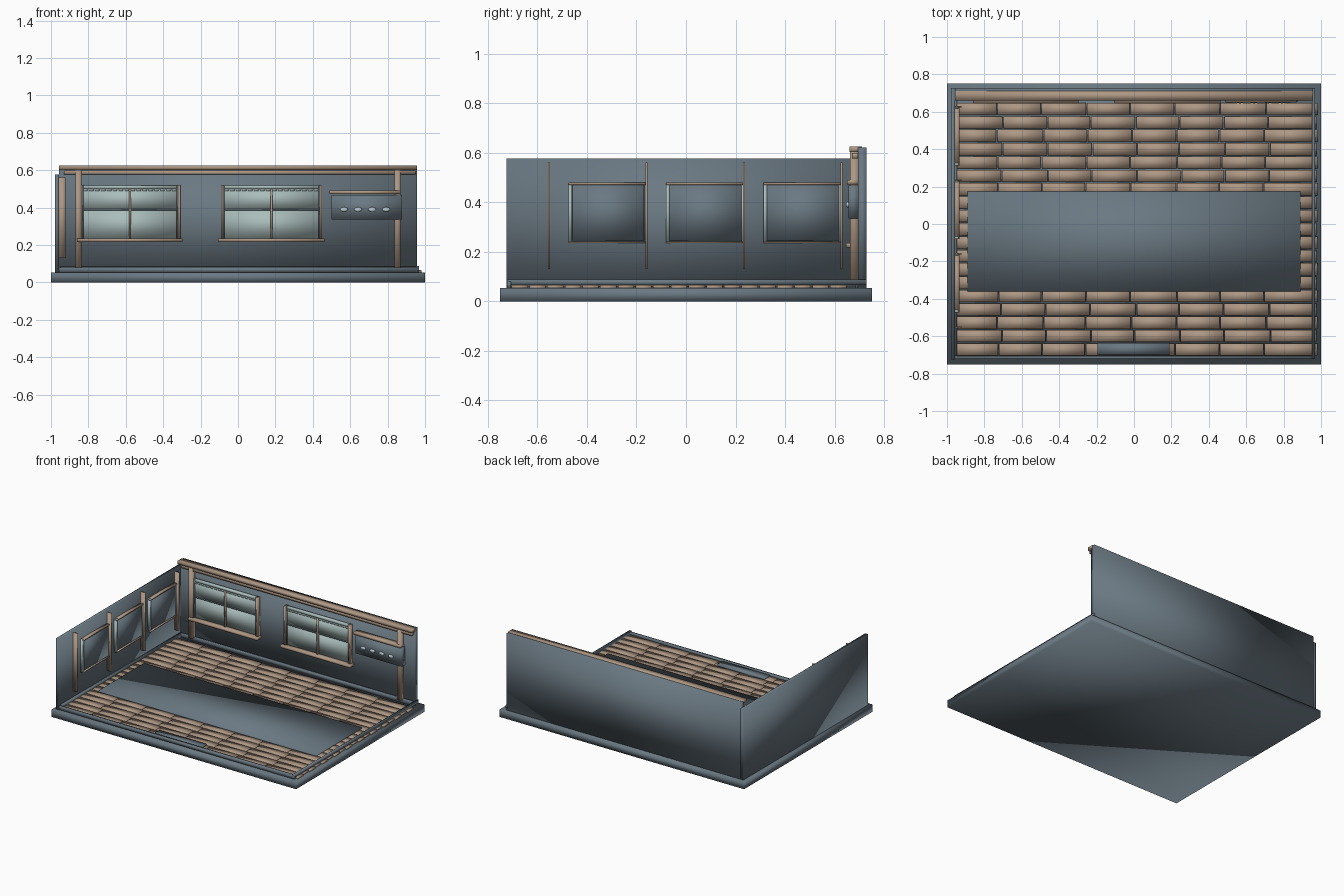
import bpy, bmesh, random
from mathutils import Vector

random.seed(4)
cube = bpy.data.objects.get("Cube")
if cube:
    bpy.data.objects.remove(cube, do_unlink=True)


def material(name, rgb):
    m = bpy.data.materials.new(name)
    m.use_nodes = True
    m.diffuse_color = (*rgb, 1)
    m.node_tree.nodes["Principled BSDF"].inputs["Base Color"].default_value = (*rgb, 1)
    return m


BLUE = material("slate blue", (0.145, 0.19, 0.225))
WOOD = material("warm wood", (0.42, 0.31, 0.23))
GLASS = material("pale glass", (0.40, 0.51, 0.50))
PALE = material("pale blue", (0.52, 0.61, 0.68))


def boxes(name, mat, *spans):
    """One smooth shaded object made of boxes given as (x0, x1, y0, y1, z0, z1)."""
    bm = bmesh.new()
    for x0, x1, y0, y1, z0, z1 in spans:
        size = Vector((x1 - x0, y1 - y0, z1 - z0))
        mid = Vector((x0 + x1, y0 + y1, z0 + z1)) / 2
        for v in bmesh.ops.create_cube(bm, size=1)["verts"]:
            v.co = mid + v.co * size
    for f in bm.faces:
        f.smooth = True
    mesh = bpy.data.meshes.new(name)
    bm.to_mesh(mesh)
    bm.free()
    mesh.materials.append(mat)
    ob = bpy.data.objects.new(name, mesh)
    bpy.context.collection.objects.link(ob)
    return ob


# Base slab and the two walls
boxes("base", BLUE, (-1, 1, -0.75, 0.75, 0, 0.053))
boxes("back_wall", BLUE, (-0.957, 0.957, 0.695, 0.728, 0.053, 0.62))
boxes("side_wall", BLUE, (-0.979, -0.957, -0.724, 0.728, 0.053, 0.577))

# Low rails on the open edges and skirting along the walls
boxes("front_rail", BLUE, (-0.957, 0.967, -0.722, -0.706, 0.053, 0.08))
boxes("right_rail", BLUE, (0.953, 0.967, -0.722, 0.728, 0.066, 0.087))
boxes("skirting", BLUE, (-0.957, 0.953, 0.685, 0.695, 0.053, 0.085),
      (-0.957, -0.947, -0.706, 0.69, 0.053, 0.085))

# Plank floor with staggered, slightly irregular seams
planks = []
pitch, length, gap = 0.0714, 0.238, 0.003
for row in range(19):
    top = 0.65 - row * pitch
    shift = 0.012 if row % 2 else -0.012
    seams = [-0.955]
    seams += [-0.955 + i * length + shift + random.uniform(-0.008, 0.008) for i in range(1, 8)]
    seams.append(0.978 if row % 2 else 0.985)
    for a, b in zip(seams, seams[1:]):
        planks.append((a + gap, b - gap, top - pitch + gap, top - gap, 0.05, 0.065))
boxes("floor_planks", WOOD, *planks)

# Rug with a short fringe, and the door mat
boxes("rug", BLUE, (-0.89, 0.89, -0.36, 0.175, 0.06, 0.073))
boxes("door_mat", BLUE, (-0.195, 0.19, -0.70, -0.637, 0.06, 0.075))

# Timber frame on the back wall
boxes("top_beam", WOOD, (-0.957, 0.957, 0.66, 0.71, 0.602, 0.625))
boxes("lower_beam", WOOD, (-0.93, 0.95, 0.67, 0.697, 0.576, 0.598))
for side, x in (("right", -0.853), ("left", 0.853)):
    boxes(side + "_post", WOOD, (x - 0.015, x + 0.015, 0.662, 0.697, 0.08, 0.602))


# Back windows: glass, sash, sill and scalloped valance
def window(name, x0, x1):
    mid = (x0 + x1) / 2
    z0, zm, z1 = 0.235, 0.388, 0.50
    boxes(name + "_panes", GLASS,
          (x0 + 0.015, x1 - 0.015, 0.683, 0.697, z0, zm),
          (x0 + 0.015, x1 - 0.015, 0.678, 0.697, zm, z1))
    boxes(name + "_frame", WOOD,
          (x0, x0 + 0.012, 0.665, 0.697, z0, 0.52),
          (x1 - 0.012, x1, 0.665, 0.697, z0, 0.52),
          (mid - 0.005, mid + 0.005, 0.668, 0.697, z0, z1))
    boxes(name + "_inner_frame", BLUE,
          (x0 + 0.012, x0 + 0.02, 0.672, 0.697, z0, 0.52),
          (x1 - 0.02, x1 - 0.012, 0.672, 0.697, z0, 0.52),
          (x0 + 0.015, x1 - 0.015, 0.674, 0.697, zm - 0.004, zm + 0.003))
    step = (x1 - x0 - 0.03) / 16
    boxes(name + "_valance", GLASS, (x0 + 0.012, x1 - 0.012, 0.674, 0.697, z1, 0.518),
          *[(x0 + 0.018 + i * step, x0 + 0.009 + (i + 1) * step, 0.674, 0.69, 0.488, z1)
            for i in range(16)])
    boxes(name + "_sill", WOOD, (x0 - 0.015, x1 + 0.012, 0.645, 0.697, 0.217, z0))


window("right_window", -0.845, -0.308)
window("left_window", -0.092, 0.45)

# Shelf over a wall panel with four small pale handles
boxes("shelf", WOOD, (0.49, 0.87, 0.65, 0.697, 0.472, 0.49))
boxes("shelf_panel", BLUE, (0.50, 0.877, 0.655, 0.697, 0.335, 0.468))
for i in range(4):
    bm = bmesh.new()
    bmesh.ops.create_uvsphere(bm, u_segments=12, v_segments=8, radius=1)
    for v in bm.verts:
        v.co = Vector((0.567 + i * 0.075, 0.653, 0.39)) + v.co * Vector((0.021, 0.008, 0.012))
    for f in bm.faces:
        f.smooth = True
    mesh = bpy.data.meshes.new("handle")
    bm.to_mesh(mesh)
    bm.free()
    mesh.materials.append(PALE)
    bpy.context.collection.objects.link(bpy.data.objects.new(f"handle_{i + 1}", mesh))

# Side wall: framed panels between slim battens
for i in range(3):
    y0 = -0.474 + i * 0.393
    y1, z0, z1 = y0 + 0.317, 0.235, 0.48
    name = f"side_panel_{i + 1}"
    boxes(name, BLUE, (-0.958, -0.942, y0 + 0.015, y1 - 0.012, z0 + 0.01, z1 - 0.01))
    boxes(name + "_stiles", GLASS, (-0.958, -0.938, y0, y0 + 0.014, z0, z1),
          (-0.958, -0.938, y1 - 0.011, y1, z0, z1))
    boxes(name + "_rails", WOOD, (-0.958, -0.934, y0, y1, z1 - 0.01, z1),
          (-0.958, -0.934, y0, y1, z0, z0 + 0.007))
boxes("side_battens", WOOD, *[(-0.958, -0.922, y - 0.004, y + 0.004, 0.13, 0.56)
                              for y in (-0.553, -0.16, 0.235, 0.628)])
